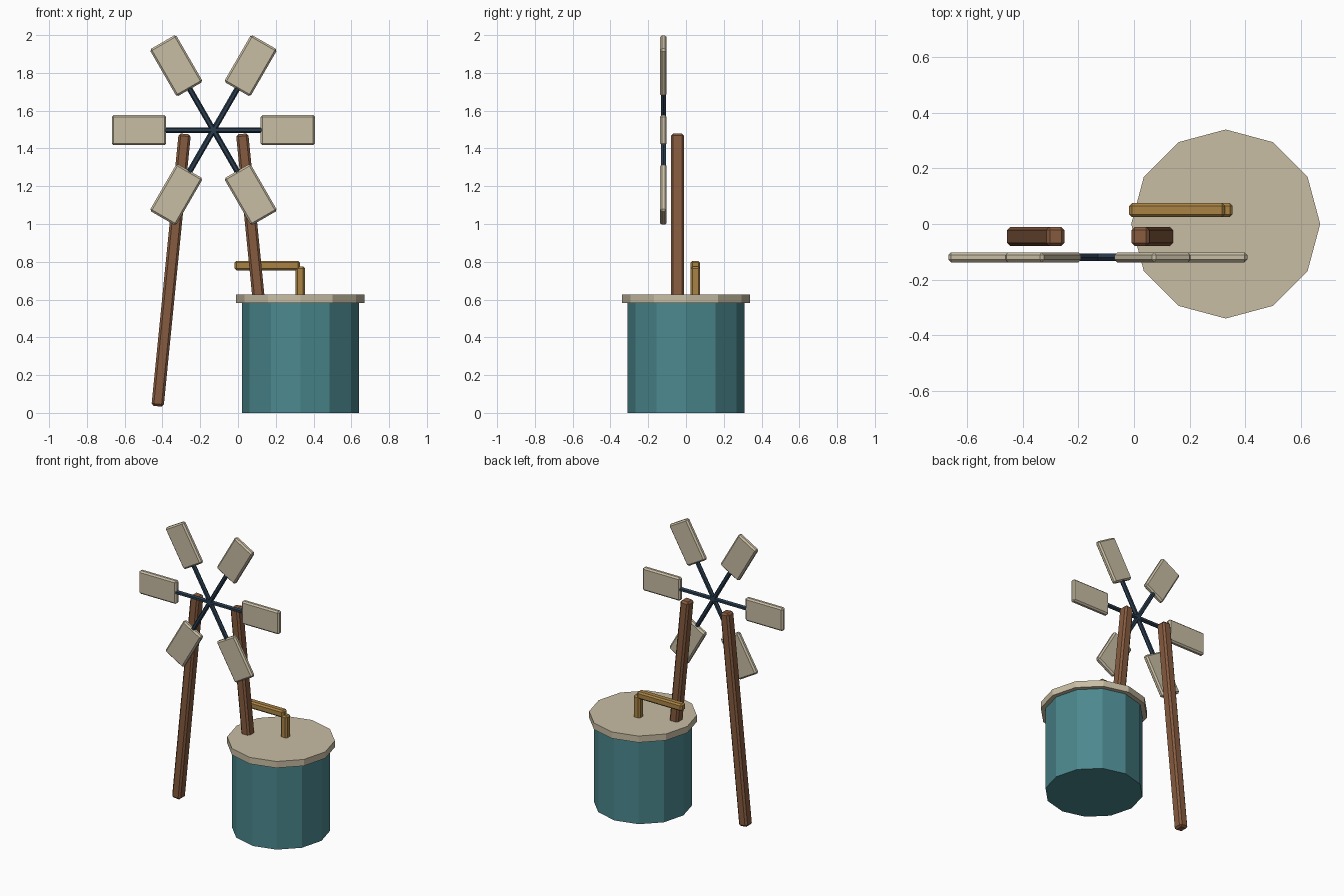
import bpy, bmesh, math
from mathutils import Matrix, Vector

if "Cube" in bpy.data.objects:
    bpy.data.objects.remove(bpy.data.objects["Cube"])


def material(name, rgb):
    m = bpy.data.materials.new(name)
    m.diffuse_color = (*rgb, 1)
    m.use_nodes = True
    m.node_tree.nodes["Principled BSDF"].inputs["Base Color"].default_value = m.diffuse_color
    return m


TEAL = material("teal", (0.07, 0.245, 0.27))
CREAM = material("cream", (0.58, 0.51, 0.37))
BROWN = material("brown wood", (0.24, 0.105, 0.05))
GOLD = material("ochre", (0.40, 0.23, 0.06))
NAVY = material("dark navy", (0.022, 0.045, 0.075))


def finish(bm, name, mat):
    bmesh.ops.recalc_face_normals(bm, faces=bm.faces)
    me = bpy.data.meshes.new(name)
    bm.to_mesh(me)
    bm.free()
    me.materials.append(mat)
    ob = bpy.data.objects.new(name, me)
    bpy.context.collection.objects.link(ob)
    return ob


def box(name, centre, size, mat, tilt=0.0, bevel=0.01):
    """Bevelled box, turned by tilt about the y axis (x towards z)."""
    bm = bmesh.new()
    bmesh.ops.create_cube(bm, size=1)
    bmesh.ops.scale(bm, vec=size, verts=bm.verts)
    bmesh.ops.bevel(bm, geom=bm.edges[:], offset=bevel, segments=1, affect='EDGES')
    bm.transform(Matrix.Translation(centre) @ Matrix.Rotation(-tilt, 4, 'Y'))
    return finish(bm, name, mat)


def cylinder(name, centre, radius, length, sides, mat, turn=Matrix()):
    bm = bmesh.new()
    bmesh.ops.create_cone(bm, cap_ends=True, segments=sides, radius1=radius,
                          radius2=radius, depth=length)
    # put a corner on the +x axis
    bm.verts.ensure_lookup_table()
    a = math.atan2(bm.verts[0].co.y, bm.verts[0].co.x)
    bm.transform(Matrix.Translation(centre) @ turn @ Matrix.Rotation(-a, 4, 'Z'))
    return finish(bm, name, mat)


# Water tank and its lid
cylinder("tank", (0.33, 0, 0.30), 0.31, 0.60, 12, TEAL)
cylinder("tank_lid", (0.33, 0, 0.603), 0.34, 0.045, 12, CREAM)

# Two leaning legs, mirrored about the rotor axis
HUB = Vector((-0.13, -0.12, 1.497))
for side, label in ((-1, "left_leg"), (1, "right_leg")):
    low = Vector((HUB.x + side * 0.296, -0.045, 0.035))
    top = Vector((HUB.x + side * 0.152, -0.045, 1.477))
    d = top - low
    box(label, (low + top) / 2, (0.065, 0.07, d.length), BROWN,
        tilt=-math.atan2(d.x, d.z), bevel=0.012)

# Pump post and handle
box("pump_post", (0.33, 0.05, 0.675), (0.05, 0.05, 0.20), GOLD)
box("pump_handle", (0.155, 0.05, 0.78), (0.345, 0.05, 0.05), GOLD)

# Rotor: three crossing spokes and six paddles
for i in range(3):
    a = i * math.pi / 3
    turn = Matrix.Rotation(-a, 4, 'Y') @ Matrix.Rotation(math.pi / 2, 4, 'Y')
    cylinder(f"spoke_{i + 1}", HUB, 0.015, 0.60, 6, NAVY, turn)
for i in range(6):
    a = i * math.pi / 3
    pos = HUB + Vector((math.cos(a), 0, math.sin(a))) * 0.394
    box(f"paddle_{i + 1}", pos, (0.288, 0.036, 0.16), CREAM, tilt=a)
